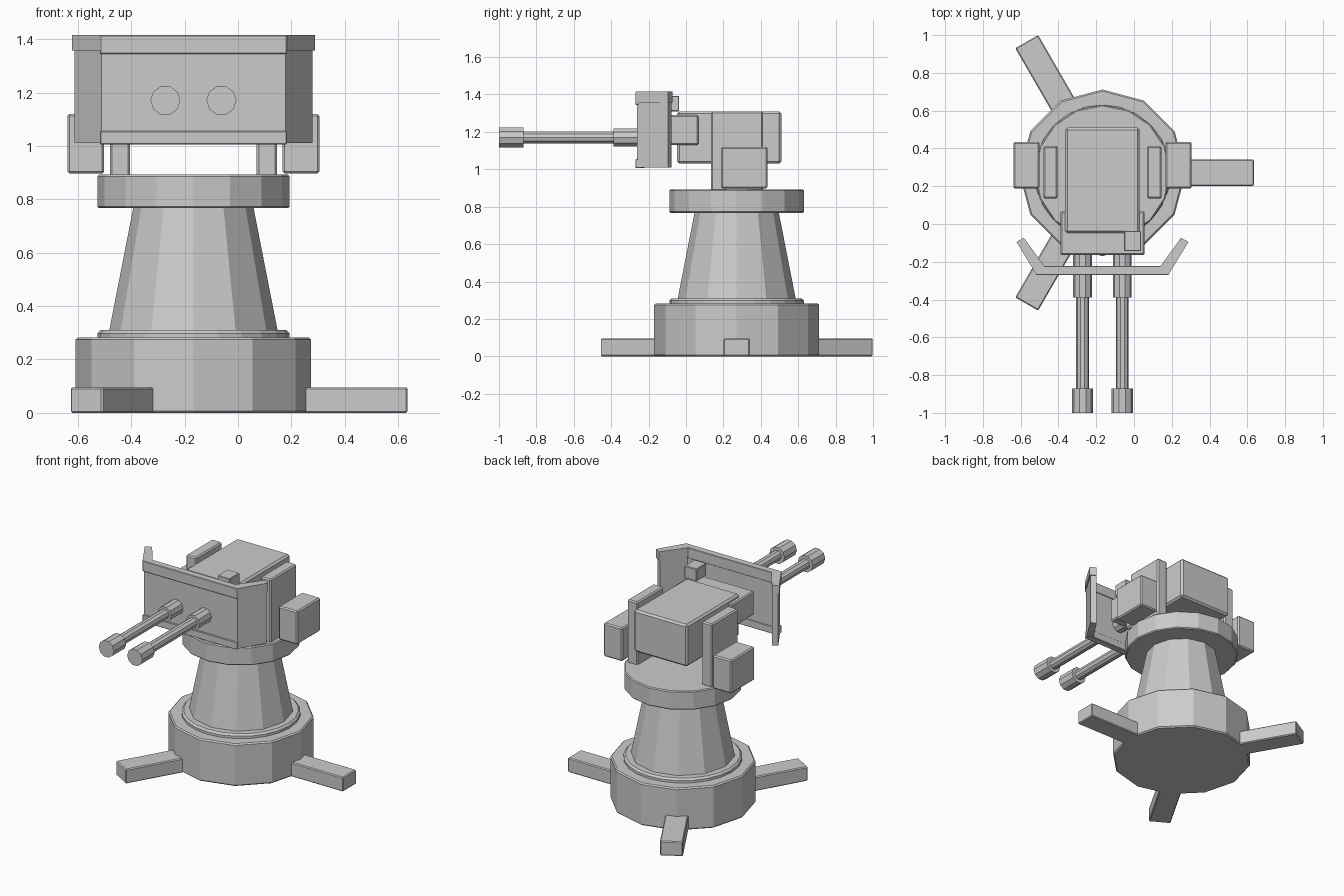
import bpy, bmesh
from math import radians, pi
from mathutils import Matrix, Vector

if "Cube" in bpy.data.objects:
    bpy.data.objects.remove(bpy.data.objects["Cube"])

CX, CY = -0.167, 0.271   # pedestal axis


def finish(name, bm, bevel=0.0):
    bmesh.ops.recalc_face_normals(bm, faces=bm.faces)
    me = bpy.data.meshes.new(name)
    bm.to_mesh(me)
    bm.free()
    ob = bpy.data.objects.new(name, me)
    bpy.context.collection.objects.link(ob)
    if bevel:
        m = ob.modifiers.new("Bevel", 'BEVEL')
        m.width = bevel
        m.segments = 1
        m.limit_method = 'ANGLE'
        m.angle_limit = radians(50)
    return ob


def box(name, x, y, z, bevel=0.008):
    """Box from (min, max) ranges."""
    bm = bmesh.new()
    size = [r[1] - r[0] for r in (x, y, z)]
    mid = Vector([(r[0] + r[1]) / 2 for r in (x, y, z)])
    bmesh.ops.create_cube(bm, size=1, matrix=Matrix.Translation(mid) @ Matrix.Diagonal((*size, 1)))
    return finish(name, bm, bevel)


def drum(name, z0, z1, r0, r1, sides, bevel=0.006):
    """Upright drum or cone on the pedestal axis."""
    bm = bmesh.new()
    bmesh.ops.create_cone(bm, cap_ends=True, segments=sides, radius1=r0, radius2=r1, depth=z1 - z0,
                          matrix=Matrix.Translation((CX, CY, (z0 + z1) / 2)))
    return finish(name, bm, bevel)


def tube(name, x, z, y0, y1, r):
    """Ten-sided tube along y."""
    bm = bmesh.new()
    mat = (Matrix.Translation((x, (y0 + y1) / 2, z)) @ Matrix.Rotation(pi / 2, 4, 'X')
           @ Matrix.Rotation(pi / 2, 4, 'Z'))
    bmesh.ops.create_cone(bm, cap_ends=True, segments=10, radius1=r, radius2=r,
                          depth=abs(y1 - y0), matrix=mat)
    return finish(name, bm)


def prism(name, pts, z0, z1):
    """Extrude a plan outline upward."""
    bm = bmesh.new()
    f = bm.faces.new([bm.verts.new((x, y, z0)) for x, y in pts])
    new = bmesh.ops.extrude_face_region(bm, geom=[f])['geom']
    bmesh.ops.translate(bm, vec=(0, 0, z1 - z0), verts=[v for v in new if isinstance(v, bmesh.types.BMVert)])
    return finish(name, bm)


# Pedestal
drum("base", 0, 0.282, 0.441, 0.441, 12, 0.008)
drum("base_ring", 0.27, 0.31, 0.36, 0.36, 24, 0.012)
drum("pedestal_cone", 0.30, 0.77, 0.317, 0.225, 12, 0)
drum("turntable", 0.767, 0.892, 0.36, 0.36, 16)

# Three ground legs
for i in range(3):
    leg = box(f"leg_{i + 1}", (0.35, 0.802), (-0.07, 0.07), (0, 0.096), 0.006)
    leg.location = (CX, CY, 0)
    leg.rotation_euler.z = i * 2 * pi / 3

# Gun housing
box("housing", (CX - 0.197, CX + 0.197), (-0.048, 0.51), (1.03, 1.31), 0.012)
box("barrel_block", (CX - 0.222, CX + 0.222), (-0.165, 0.067), (1.13, 1.29))
box("sight", (-0.052, 0.038), (-0.143, -0.037), (1.31, 1.393), 0.004)

for side, s in (("left", -1), ("right", 1)):
    def rng(a, b):
        return tuple(sorted((CX + s * a, CX + s * b)))

    # Yoke arms and side boxes
    box(f"yoke_arm_{side}", rng(0.237, 0.313), (0.135, 0.412), (0.885, 1.31))
    box(f"side_box_{side}", rng(0.334, 0.472), (0.188, 0.435), (0.897, 1.12))

    # Angled shield wings with top trim
    wing = [(0.345, -0.262), (0.446, -0.097), (0.412, -0.078), (0.311, -0.228)]
    trim = [(0.35, -0.268), (0.455, -0.095), (0.416, -0.073), (0.305, -0.226)]
    prism(f"shield_wing_{side}", [(CX + s * x, y) for x, y in wing], 1.01, 1.40)
    prism(f"wing_trim_{side}", [(CX + s * x, y) for x, y in trim], 1.357, 1.415)

    # Twin barrels
    bx = CX + s * 0.105
    tube(f"barrel_sleeve_{side}", bx, 1.17, -0.15, -0.388, 0.05)
    tube(f"barrel_{side}", bx, 1.17, -0.38, -0.88, 0.034)
    tube(f"muzzle_{side}", bx, 1.17, -0.87, -1.0, 0.056)

# Shield plate with trims
box("shield_plate", (CX - 0.345, CX + 0.345), (-0.262, -0.226), (1.01, 1.41), 0)
box("shield_top_trim", (CX - 0.35, CX + 0.35), (-0.27, -0.222), (1.345, 1.415), 0.003)
box("shield_bottom_trim", (CX - 0.35, CX + 0.35), (-0.27, -0.222), (1.006, 1.055), 0.003)
